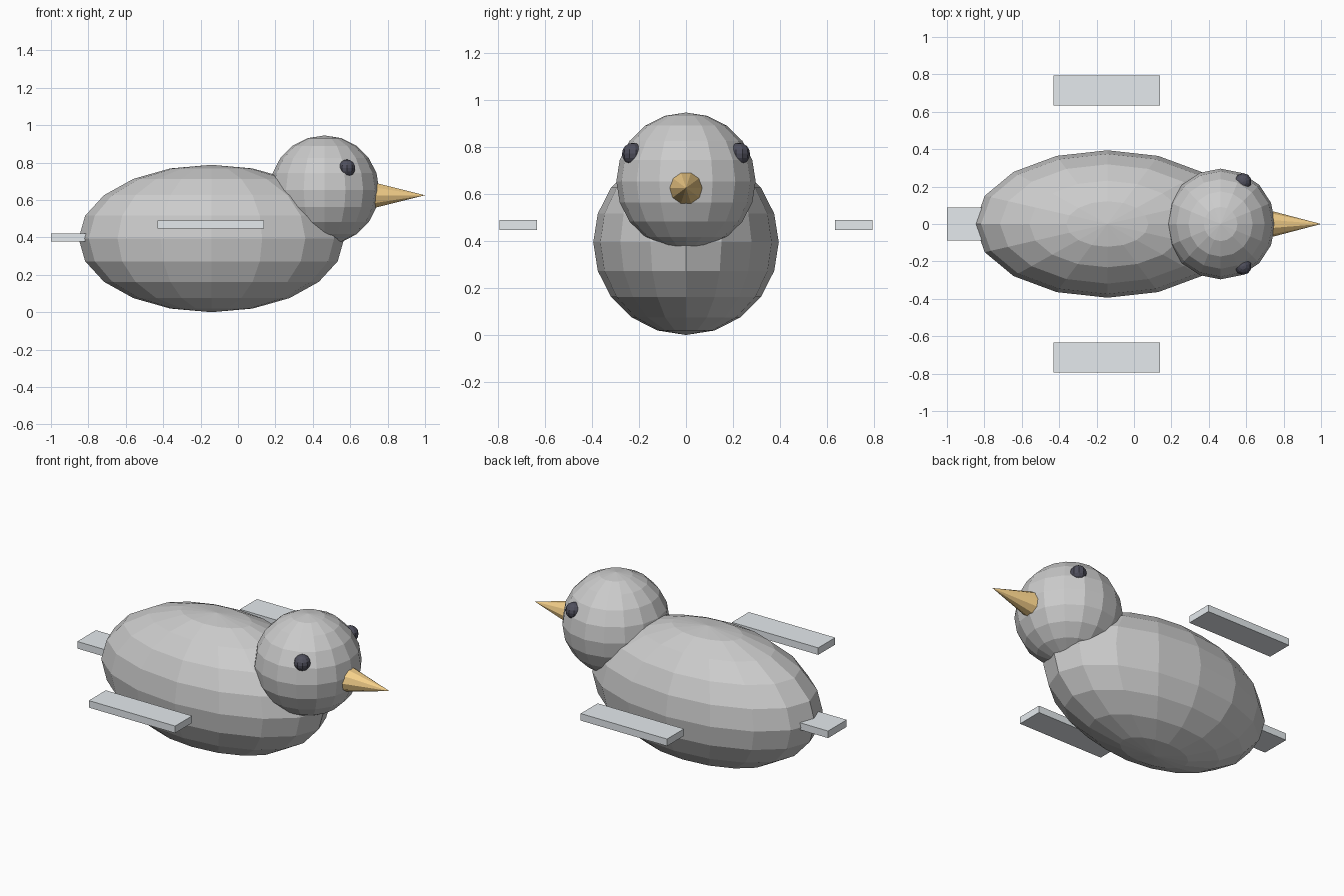
import bpy
from math import pi

if "Cube" in bpy.data.objects:
    bpy.data.objects.remove(bpy.data.objects["Cube"])


def material(name, rgb):
    m = bpy.data.materials.new(name)
    m.diffuse_color = (*rgb, 1)
    m.use_nodes = True
    m.node_tree.nodes["Principled BSDF"].inputs["Base Color"].default_value = m.diffuse_color
    return m


def finish(name, mat=None):
    ob = bpy.context.object
    ob.name = name
    if mat:
        ob.data.materials.append(mat)
    return ob


def ball(name, loc, radii, segments, rings, mat=None):
    bpy.ops.mesh.primitive_uv_sphere_add(segments=segments, ring_count=rings, radius=1, location=loc)
    bpy.context.object.scale = radii
    return finish(name, mat)


def slab(name, lo, hi, mat=None):
    centre = [(a + b) / 2 for a, b in zip(lo, hi)]
    bpy.ops.mesh.primitive_cube_add(size=1, location=centre)
    bpy.context.object.scale = [b - a for a, b in zip(lo, hi)]
    return finish(name, mat)


feather = material("feather", (0.78, 0.82, 0.85))
dark = material("eye_dark", (0.08, 0.08, 0.11))
yellow = material("beak_yellow", (0.9, 0.62, 0.25))

# Body and head
ball("body", (-0.142, 0, 0.394), (0.71, 0.394, 0.394), 16, 10)
ball("head", (0.463, 0, 0.653), (0.292, 0.296, 0.292), 16, 10)

# Beak pointing along +x
bpy.ops.mesh.primitive_cone_add(vertices=10, radius1=0.071, radius2=0, depth=0.27,
                                location=(0.865, 0, 0.625), rotation=(0, pi / 2, 0))
finish("beak", yellow)

# Eyes and floating wings on both sides
for side, s in (("right", -1), ("left", 1)):
    ball(side + "_eye", (0.583, s * 0.226, 0.77), (0.046,) * 3, 10, 8, dark)
    y0, y1 = sorted((s * 0.633, s * 0.793))
    slab(side + "_wing", (-0.43, y0, 0.447), (0.14, y1, 0.489), feather)

# Tail
slab("tail", (-1.0, -0.088, 0.378), (-0.72, 0.088, 0.42), feather)
